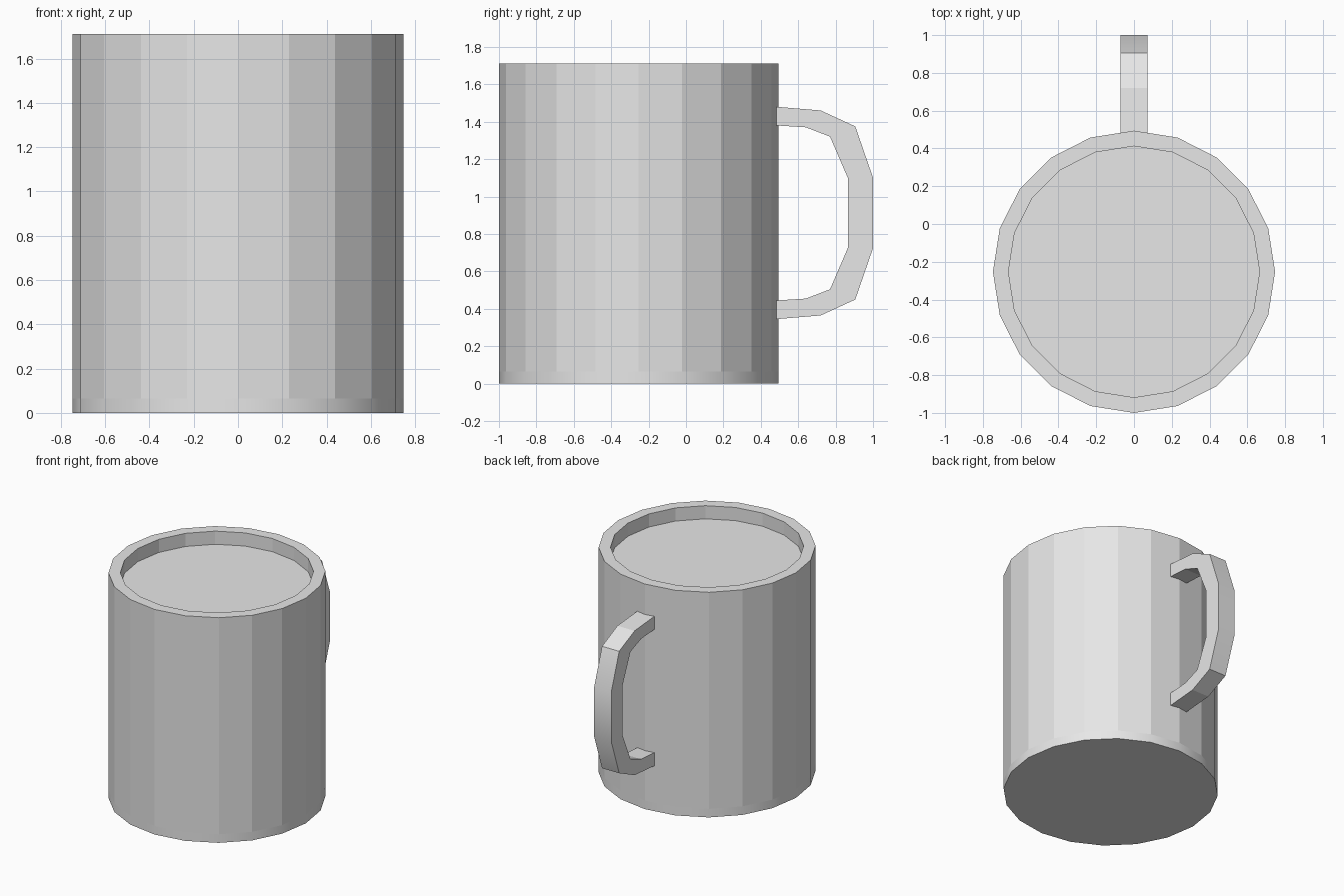
import bpy, bmesh, math

cube = bpy.data.objects.get("Cube")
if cube:
    bpy.data.objects.remove(cube, do_unlink=True)

SIDES = 20
CENTER_Y = -0.253
OUTER, INNER = 0.747, 0.665
HEIGHT, FILL = 1.71, 1.61

grey = bpy.data.materials.new("plain grey")
grey.use_nodes = True
color = (0.8, 0.8, 0.8, 1)
grey.diffuse_color = color
grey.node_tree.nodes["Principled BSDF"].inputs["Base Color"].default_value = color


def finish(bm, name):
    bmesh.ops.recalc_face_normals(bm, faces=bm.faces)
    mesh = bpy.data.meshes.new(name)
    bm.to_mesh(mesh)
    bm.free()
    mesh.materials.append(grey)
    obj = bpy.data.objects.new(name, mesh)
    bpy.context.collection.objects.link(obj)
    return obj


def ring(bm, radius, z):
    turn = math.tau / SIDES
    return [bm.verts.new((radius * math.sin(i * turn),
                          CENTER_Y + radius * math.cos(i * turn), z))
            for i in range(SIDES)]


def bridge(bm, low, high, smooth=False):
    for i in range(SIDES):
        j = (i + 1) % SIDES
        face = bm.faces.new((low[i], low[j], high[j], high[i]))
        face.smooth = smooth


# Mug body: flat base, softly shaded foot band, faceted wall, rim and recess
bm = bmesh.new()
profile = [(OUTER, 0), (OUTER, 0.065), (OUTER, HEIGHT), (INNER, HEIGHT), (INNER, FILL)]
rings = [ring(bm, r, z) for r, z in profile]
bm.faces.new(rings[0])
for k in range(len(rings) - 1):
    bridge(bm, rings[k], rings[k + 1], smooth=(k == 0))
for edge in bm.edges:
    if all(v.co.z == 0 for v in edge.verts):
        edge.smooth = False
finish(bm, "mug_body")

# Drink surface closing the recess
bm = bmesh.new()
bm.faces.new(ring(bm, INNER, FILL))
drink = finish(bm, "drink_surface")
if drink.data.polygons[0].normal.z < 0:
    drink.data.flip_normals()

# Handle: upper half of the outline, mirrored about its middle height
MIDDLE, HALF_WIDTH = 0.912, 0.072
outer = [(0.48, 1.48), (0.72, 1.46), (0.905, 1.375), (1.0, 1.10)]
inner = [(0.48, 1.38), (0.64, 1.37), (0.77, 1.32), (0.865, 1.10)]


def mirrored(points):
    return points + [(y, 2 * MIDDLE - z) for y, z in reversed(points)]


bm = bmesh.new()
sections = []
for (oy, oz), (iy, iz) in zip(mirrored(outer), mirrored(inner)):
    corners = [(-HALF_WIDTH, oy, oz), (HALF_WIDTH, oy, oz),
               (HALF_WIDTH, iy, iz), (-HALF_WIDTH, iy, iz)]
    sections.append([bm.verts.new(c) for c in corners])
for k, (a, b) in enumerate(zip(sections, sections[1:])):
    for i in range(4):
        j = (i + 1) % 4
        face = bm.faces.new((a[i], a[j], b[j], b[i]))
        face.smooth = i in (0, 2) and 2 <= k <= 4  # grip is softly shaded
bm.faces.new(sections[0])
bm.faces.new(sections[-1])
bm.normal_update()
bmesh.ops.recalc_face_normals(bm, faces=bm.faces)
for edge in bm.edges:
    edge.smooth = edge.calc_face_angle(0) < math.radians(30)
finish(bm, "handle")
